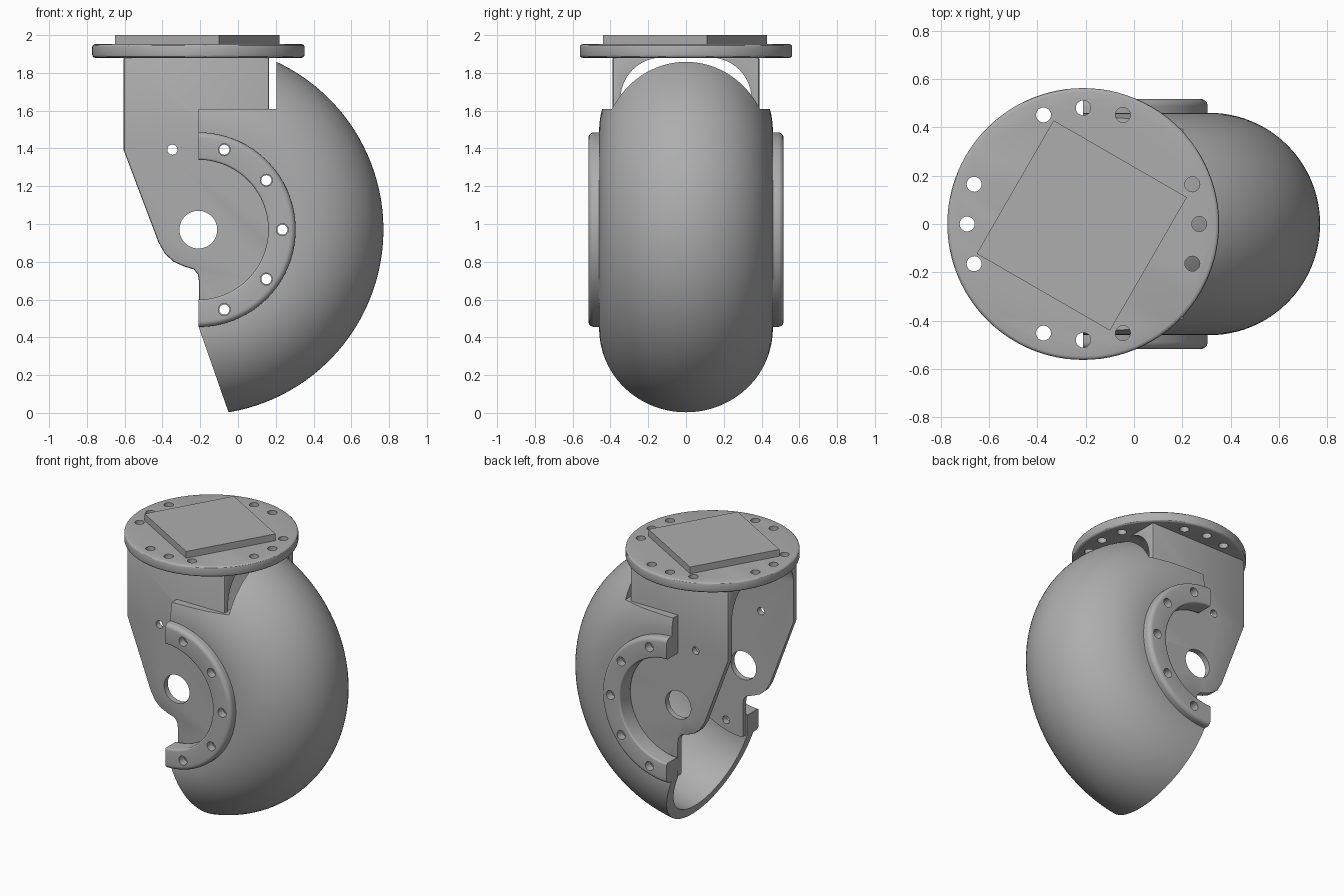
import bpy, bmesh
from math import sin, cos, pi, radians, acos
from mathutils import Vector

cube = bpy.data.objects.get("Cube")
if cube:
    bpy.data.objects.remove(cube, do_unlink=True)

AX, AZ = -0.21, 0.97            # wheel axle position
TUBE, CORE, WALL = 0.46, 0.52, 0.07

steel = bpy.data.materials.new("plain_grey")
steel.use_nodes = True
grey = (0.42, 0.42, 0.42, 1)
steel.diffuse_color = grey
steel.node_tree.nodes["Principled BSDF"].inputs["Base Color"].default_value = grey


def finish(name, bm):
    bmesh.ops.recalc_face_normals(bm, faces=bm.faces)
    mesh = bpy.data.meshes.new(name)
    bm.to_mesh(mesh)
    bm.free()
    obj = bpy.data.objects.new(name, mesh)
    bpy.context.collection.objects.link(obj)
    mesh.materials.append(steel)
    return obj


def prism(name, points, start, step):
    """Extrude a closed outline; start maps each 2D point into space."""
    bm = bmesh.new()
    face = bm.faces.new([bm.verts.new(start(*p)) for p in points])
    moved = bmesh.ops.extrude_face_region(bm, geom=[face])["geom"]
    bmesh.ops.translate(bm, vec=Vector(step),
                        verts=[v for v in moved if isinstance(v, bmesh.types.BMVert)])
    return finish(name, bm)


def revolve(name, profile, steps=128):
    """Sweep a closed (radius, y) profile around the axle."""
    bm = bmesh.new()
    rings = []
    for i in range(steps):
        a = 2 * pi * (i + 0.5) / steps
        rings.append([bm.verts.new((AX + r * cos(a), y, AZ + r * sin(a))) for r, y in profile])
    n = len(profile)
    for i in range(steps):
        a, b = rings[i], rings[(i + 1) % steps]
        for j in range(n):
            k = (j + 1) % n
            bm.faces.new((a[j], a[k], b[k], b[j]))
    return finish(name, bm)


def arc(cx, cy, r, a0, a1, n):
    angles = [radians(a0 + (a1 - a0) * i / n) for i in range(n + 1)]
    return [(cx + r * cos(a), cy + r * sin(a)) for a in angles]


def circle(cx, cy, r, n=32):
    return arc(cx, cy, r, 0, 360, n)[:-1]


def side(y):
    return lambda x, z: (x, y, z)


def flat(z):
    return lambda x, y: (x, y, z)


def apply_all(obj):
    bpy.context.view_layer.update()
    deps = bpy.context.evaluated_depsgraph_get()
    mesh = bpy.data.meshes.new_from_object(obj.evaluated_get(deps))
    obj.modifiers.clear()
    obj.data = mesh


def boolean(obj, cutters, operation="DIFFERENCE"):
    for cutter in cutters:
        mod = obj.modifiers.new("cut", "BOOLEAN")
        mod.operation, mod.solver, mod.object = operation, "EXACT", cutter
    apply_all(obj)
    for cutter in cutters:
        bpy.data.objects.remove(cutter, do_unlink=True)


def bevel(obj, width, segments=3):
    mod = obj.modifiers.new("round", "BEVEL")
    mod.width, mod.segments = width, segments
    mod.limit_method, mod.angle_limit = "ANGLE", radians(50)
    apply_all(obj)


def smooth(obj):
    bpy.ops.object.select_all(action="DESELECT")
    obj.select_set(True)
    bpy.context.view_layer.objects.active = obj
    bpy.ops.object.shade_smooth_by_angle(angle=radians(30))


def bolt_holes(radius, angles):
    return [prism("hole", circle(AX + 0.445 * cos(radians(a)), AZ + 0.445 * sin(radians(a)),
                                 radius, 20), side(-1), (0, 2, 0)) for a in angles]


BOLTS = (-72, -36, 0, 36, 72)

# Round mounting plate with twelve holes
plate = prism("mounting_plate", circle(AX, 0, 0.562, 96), flat(1.88), (0, 0, 0.072))
bevel(plate, 0.015)
holes = []
for quarter in (0, 90, 180, 270):
    for offset in (-20, 0, 20):
        a = radians(quarter + offset)
        holes.append(prism("hole", circle(AX + 0.48 * cos(a), 0.48 * sin(a), 0.031, 20),
                           flat(1.8), (0, 0, 0.3)))
boolean(plate, holes)
smooth(plate)

# Turned square pad on top
pad = prism("square_pad", arc(AX - 0.006, -0.006, 0.45, 15, 285, 3), flat(1.945), (0, 0, 0.055))

# Fork: side outline through the full width, then an arched opening
right_end = AX + 0.375
outline = [(-0.605, 1.885), (-0.605, 1.39), (-0.42, 0.90), (-0.385, 0.84), (-0.34, 0.80),
           (-0.285, 0.775), (-0.235, 0.76), (-0.213, 0.735), (-0.207, 0.70)]
outline += arc(AX, AZ, 0.515, -89.5, acos(0.375 / 0.515) * 180 / pi, 40)
outline += [(right_end, 1.885)]
fork = prism("fork", outline, side(-0.388), (0, 0.776, 0))
bevel(fork, 0.01, 2)
opening = arc(0.125, 1.66, 0.222, 0, 90, 12)
opening += [(-y, z) for y, z in reversed(opening)]
opening += [(-0.347, 0.2), (0.347, 0.2)]
arch = prism("arch", opening, lambda y, z: (-1, y, z), (2, 0, 0))
axle = prism("axle", circle(AX, AZ, 0.1, 48), side(-1), (0, 2, 0))
boolean(fork, [arch, axle] + bolt_holes(0.027, BOLTS + (108,)))
smooth(fork)

# Hollow wheel guard, trimmed to its side outline
inner = TUBE - WALL
profile = [(0.375, TUBE)] + arc(CORE, 0, TUBE, 90, -90, 48) + [(0.375, -TUBE), (0.375, -inner)]
profile += arc(CORE, 0, inner, -90, 90, 48) + [(0.375, inner)]
guard = revolve("wheel_guard", profile)
mask = prism("mask", [(AX, 1.61), (0.203, 1.61), (0.203, 2.2), (1.2, 2.2), (1.2, -0.2),
                      (0.021, -0.2), (AX, 0.46)], side(-1), (0, 2, 0))
boolean(guard, [mask], "INTERSECT")
boolean(guard, bolt_holes(0.027, BOLTS))
smooth(guard)

# Half-round clamp ring on each side
for name, s in (("right_clamp_ring", -1), ("left_clamp_ring", 1)):
    section = [(0.37, 0.40), (0.515, 0.40)] + arc(0.485, 0.487, 0.03, 0, 90, 6)
    section += arc(0.382, 0.505, 0.012, 90, 180, 4)
    ring = revolve(name, [(r, s * y) for r, y in section])
    half = prism("half", [(AX, 0), (1, 0), (1, 2), (AX, 2)], side(-1), (0, 2, 0))
    boolean(ring, [half], "INTERSECT")
    boolean(ring, bolt_holes(0.032, BOLTS))
    smooth(ring)
